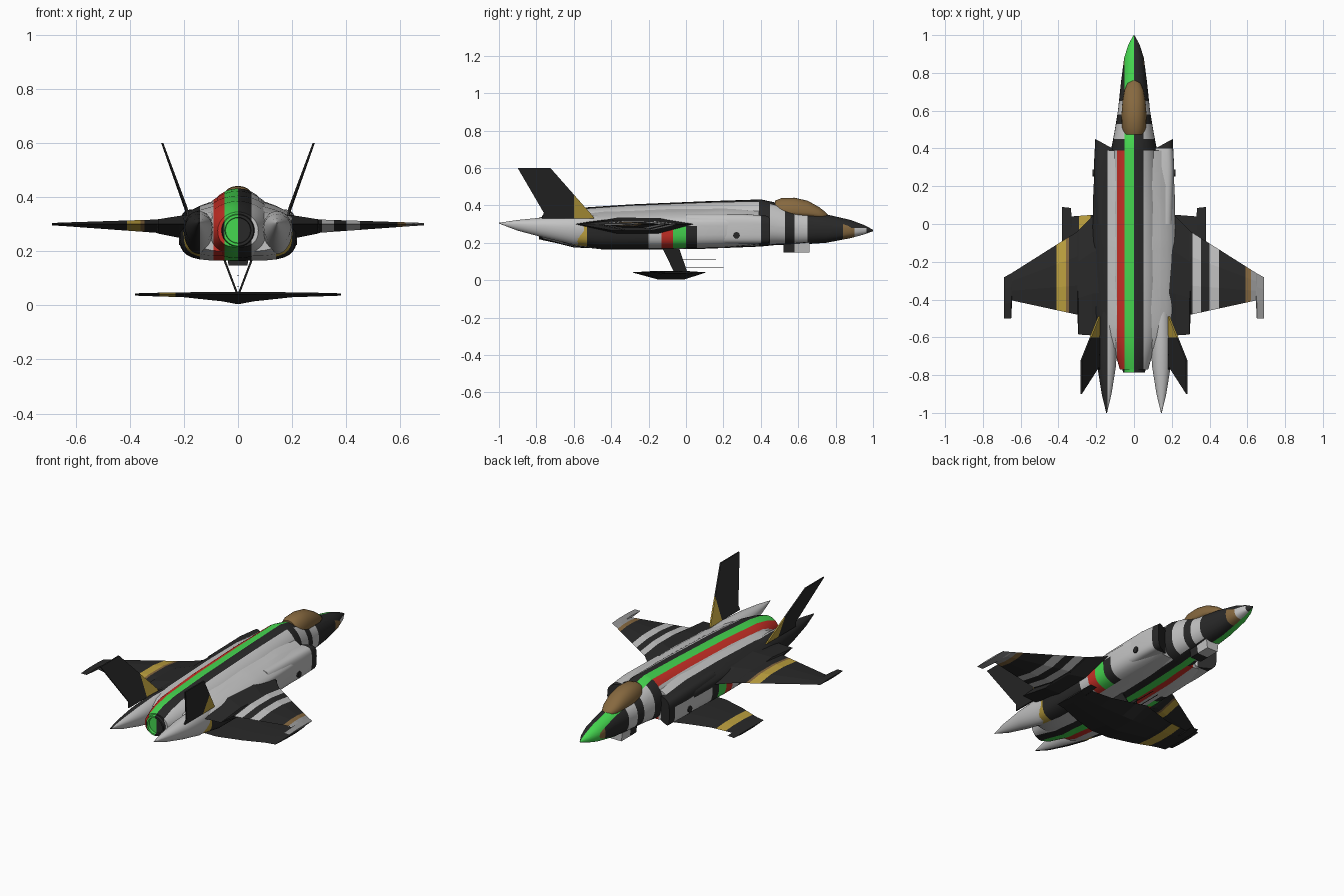
import bpy, bmesh, math
from mathutils import Vector

cube = bpy.data.objects.get("Cube")
if cube:
    bpy.data.objects.remove(cube)

# Palette
COLOURS = {
    "black": (0.022, 0.022, 0.022), "light_grey": (0.55, 0.55, 0.55),
    "mid_grey": (0.3, 0.3, 0.3), "red": (0.6, 0.03, 0.02),
    "green": (0.06, 0.68, 0.08), "gold": (0.52, 0.36, 0.05),
    "brown": (0.24, 0.14, 0.05),
}
NAMES = list(COLOURS)
MATS = []
for label, rgb in COLOURS.items():
    m = bpy.data.materials.new(label)
    m.use_nodes = True
    m.diffuse_color = (*rgb, 1)
    shader = m.node_tree.nodes["Principled BSDF"]
    shader.inputs["Base Color"].default_value = (*rgb, 1)
    shader.inputs["Roughness"].default_value = 0.6
    MATS.append(m)


def finish(name, bm, rule, cuts=(), smooth=True):
    """Slice along colour borders, colour faces by rule, make the object."""
    for axis, values in cuts:
        normal = Vector([float(i == axis) for i in range(3)])
        for v in values:
            bmesh.ops.bisect_plane(bm, geom=bm.verts[:] + bm.edges[:] + bm.faces[:],
                                   plane_co=normal * v, plane_no=normal, dist=1e-5)
    bmesh.ops.recalc_face_normals(bm, faces=bm.faces[:])
    for f in bm.faces:
        colour = rule if isinstance(rule, str) else rule(*f.calc_center_median())
        f.material_index = NAMES.index(colour)
    mesh = bpy.data.meshes.new(name)
    bm.to_mesh(mesh)
    bm.free()
    for m in MATS:
        mesh.materials.append(m)
    ob = bpy.data.objects.new(name, mesh)
    bpy.context.collection.objects.link(ob)
    if smooth:
        bpy.ops.object.select_all(action='DESELECT')
        ob.select_set(True)
        bpy.context.view_layer.objects.active = ob
        bpy.ops.object.shade_smooth_by_angle(angle=math.radians(35))
    return ob


def loft(name, rings, rule, cuts=(), smooth=True):
    """Skin a row of equal rings and cap both ends."""
    bm = bmesh.new()
    rows = [[bm.verts.new(p) for p in ring] for ring in rings]
    n = len(rows[0])
    for a, b in zip(rows, rows[1:]):
        for i in range(n):
            j = (i + 1) % n
            bm.faces.new((a[i], a[j], b[j], b[i]))
    bm.faces.new(rows[0])
    bm.faces.new(rows[-1])
    return finish(name, bm, rule, cuts, smooth)


def section(y, w, top, mid, low, n_top=2.0, n_low=2.0, cx=0.0, count=32):
    """Body cross-section with separate roundness above and below."""
    ring = []
    for k in range(count):
        t = 2 * math.pi * k / count
        c, s = math.cos(t), math.sin(t)
        e = 2 / (n_top if s >= 0 else n_low)
        x = math.copysign(abs(c) ** e, c) * w
        z = math.copysign(abs(s) ** e, s) * (top - mid if s >= 0 else mid - low)
        ring.append((cx + x, y, mid + z))
    return ring


def plate(name, corners, thick, rule, cuts=()):
    """Thin flat panel, thickened sideways."""
    rings = [[(x + d, y, z) for x, y, z in corners] for d in (-thick / 2, thick / 2)]
    return loft(name, rings, rule, cuts, smooth=False)


def band(value, table, default):
    for low, high, colour in table:
        if low <= value < high:
            return colour
    return default


# Paint rules
STRIPES = [(-0.14, -0.09, "light_grey"), (-0.09, -0.05, "red"),
           (-0.05, 0, "green"), (0, 0.05, "black"), (0.05, 1, "light_grey")]
NOSE = [(0.39, 0.45, "black"), (0.45, 0.53, "light_grey"), (0.53, 0.58, "black"),
        (0.58, 0.65, "light_grey"), (0.65, 0.84, "black"), (0.84, 0.9, "brown"),
        (0.9, 0.965, "light_grey")]
FLANK = [(-0.6, -0.53, "gold"), (-0.53, -0.2, "black"), (-0.13, -0.07, "red"),
         (-0.07, 0, "green"), (0, 0.06, "black")]
WING_R = [(0.31, 0.355, "light_grey"), (0.4, 0.45, "light_grey"),
          (0.59, 0.62, "brown"), (0.62, 1, "mid_grey")]
WING_L = [(-0.41, -0.36, "gold"), (-0.36, -0.345, "brown")]


def body_paint(x, y, z):
    if y > 0.39:
        if -0.05 < x < 0:
            return "green"
        if 0 < x < 0.05 and (y < 0.84 or z > 0.28):
            return "black"
        return band(y, NOSE, "black")
    if abs(x) > 0.14 and z < 0.29:
        return band(y, FLANK, "light_grey")
    return band(x, STRIPES, "black")


def wing_paint(x, y, z):
    return band(x, WING_R if x > 0 else WING_L, "black")


X_CUTS = (0, (-0.14, -0.09, -0.05, 0, 0.05, 0.14))
Y_CUTS = (1, sorted({v for row in NOSE + FLANK for v in row[:2]}))
BODY_CUTS = (X_CUTS, Y_CUTS, (2, (0.28, 0.29)))

# Central fuselage from nose to nozzle: y, half width, top, middle, bottom
spine = [(1.0, .002, .27, .266, .262), (.95, .03, .296, .268, .244),
         (.88, .052, .322, .27, .225), (.75, .069, .352, .275, .2),
         (.6, .085, .375, .28, .19), (.48, .105, .415, .29, .188),
         (.4, .12, .432, .3, .18), (.1, .135, .422, .3, .168),
         (-.3, .135, .405, .3, .163), (-.6, .12, .385, .29, .175),
         (-.7, .095, .368, .28, .2), (-.77, .075, .345, .277, .215)]
loft("fuselage", [section(*s, 2.0, 2.5) for s in spine], body_paint, BODY_CUTS)

# Broad lower body around it
hull = [(.39, .185, .395, .3, .19), (.2, .215, .4, .31, .172), (-.1, .22, .395, .31, .165),
        (-.45, .215, .378, .305, .165), (-.6, .19, .36, .3, .182), (-.66, .15, .34, .29, .2)]
loft("hull", [section(*s, 1.6, 4.5) for s in hull], body_paint, BODY_CUTS)

# Canopy
glass = [(.475, .055, .425, .36, .33), (.51, .064, .439, .365, .33), (.58, .066, .441, .365, .33),
         (.65, .061, .425, .36, .33), (.71, .05, .392, .35, .325),
         (.745, .034, .365, .345, .32), (.76, .01, .35, .34, .32)]
loft("canopy", [section(*s, 2.2, 2) for s in glass], "brown")

# Nozzle
nozzle = [(-.6, .072, .35, .277, .205), (-.74, .068, .345, .277, .209),
          (-.785, .058, .335, .277, .219), (-.785, .048, .325, .277, .229),
          (-.72, .04, .317, .277, .237)]
loft("nozzle", [section(*s, count=24) for s in nozzle],
     lambda x, y, z: "green" if -0.05 < x < 0 else "black", (X_CUTS,))

# Parts on both sides
for side, s in (("left", 1), ("right", -1)):
    # Swept intake, reaching furthest forward at its outer lip
    duct = [section(y, w, top, .28, .195, 3.5, 4, s * cx)
            for y, w, top, cx in ((.42, .055, .345, .15), (.3, .06, .355, .153), (0, .055, .355, .15))]
    duct = [[(x, y + (0.55 * (abs(x) - 0.15) if y > 0.35 else 0), z) for x, y, z in r] for r in duct]
    loft(side + "_intake", duct,
         lambda x, y, z: "black" if y > 0.4 or (z > 0.3 and x < 0) else "light_grey",
         ((1, (.4,)), (2, (.3,))))

    # Tail boom tapering to a point
    boom = [(-.45, .05, .345, .28, .19), (-.6, .056, .348, .28, .19), (-.75, .05, .337, .29, .225),
            (-.9, .026, .322, .3, .265), (-1.0, .002, .307, .305, .303)]
    loft(side + "_tail_boom", [section(*b, cx=s * .145) for b in boom],
         lambda x, y, z: "black" if x < -0.14 else "light_grey", (X_CUTS,))

    # Main wing: x, leading y, trailing y, top, bottom
    wing = [(.15, .09, -.6, .34, .25), (.22, .04, -.59, .33, .25), (.295, -.035, -.585, .318, .265),
            (.3, -.04, -.48, .317, .268), (.645, -.258, -.405, .306, .293),
            (.65, -.261, -.5, .306, .293), (.688, -.282, -.5, .304, .296)]

    def wing_rings(stations, z_edge):
        return [[(s * x, a, z_edge), (s * x, a * .7 + b * .3, top), (s * x, a * .35 + b * .65, top),
                 (s * x, b, z_edge), (s * x, a * .35 + b * .65, low), (s * x, a * .7 + b * .3, low)]
                for x, a, b, top, low in stations]

    wing_cuts = ((0, (-.41, -.36, -.345, .31, .355, .4, .45, .59, .62)),)
    loft(side + "_wing", wing_rings(wing, .3), wing_paint, wing_cuts, smooth=False)

    # Small hanging wing below the hull
    lower = [(0, .11, -.29, .05, .004), (.06, .09, -.29, .05, .015), (.2, .05, -.25, .048, .03),
             (.33, .04, -.2, .046, .034), (.335, .085, -.2, .046, .034), (.38, .09, -.19, .044, .036)]
    loft(side + "_lower_wing", wing_rings(lower, .042),
         lambda x, y, z: "gold" if -0.29 < x < -0.23 else "black",
         ((0, (-.29, -.23)),), smooth=False)

    # Strut joining hull and lower wing
    plate(side + "_strut", [(s * .055, -.13, .18), (s * .055, -.04, .18),
                            (0, .01, .035), (0, -.06, .035)], .008, "black")

    # Canted fin with a gold forward root
    plate(side + "_fin", [(s * .185, -.77, .33), (s * .19, -.76, .36), (s * .28, -.9, .6),
                          (s * .28, -.725, .6), (s * .19, -.5, .345), (s * .185, -.49, .33)], .008,
          lambda x, y, z: "gold" if y > -0.6 else "black", ((1, (-.6,)),))

    # Round flank marking
    spot = [(s * .2145, .27 + .018 * math.cos(k * math.pi / 6), .24 + .018 * math.sin(k * math.pi / 6))
            for k in range(12)]
    plate(side + "_flank_marking", spot, .008, "black")

# Sensor box under the nose
loft("chin_box", [[(x, y, z) for x, z in ((-.035, .148), (.035, .148), (.045, .22), (-.045, .22))]
                  for y in (.52, .66)],
     lambda x, y, z: "black" if y < 0.58 else "light_grey", ((1, (.58,)),), smooth=False)

# Thin probes above the lower wing
for label, y0, y1, z in (("upper", -.06, .16, .11), ("lower", .0, .2, .07)):
    loft(label + "_probe", [section(y, .002, z + .002, z, z - .002, count=6) for y in (y0, y1)], "black")
